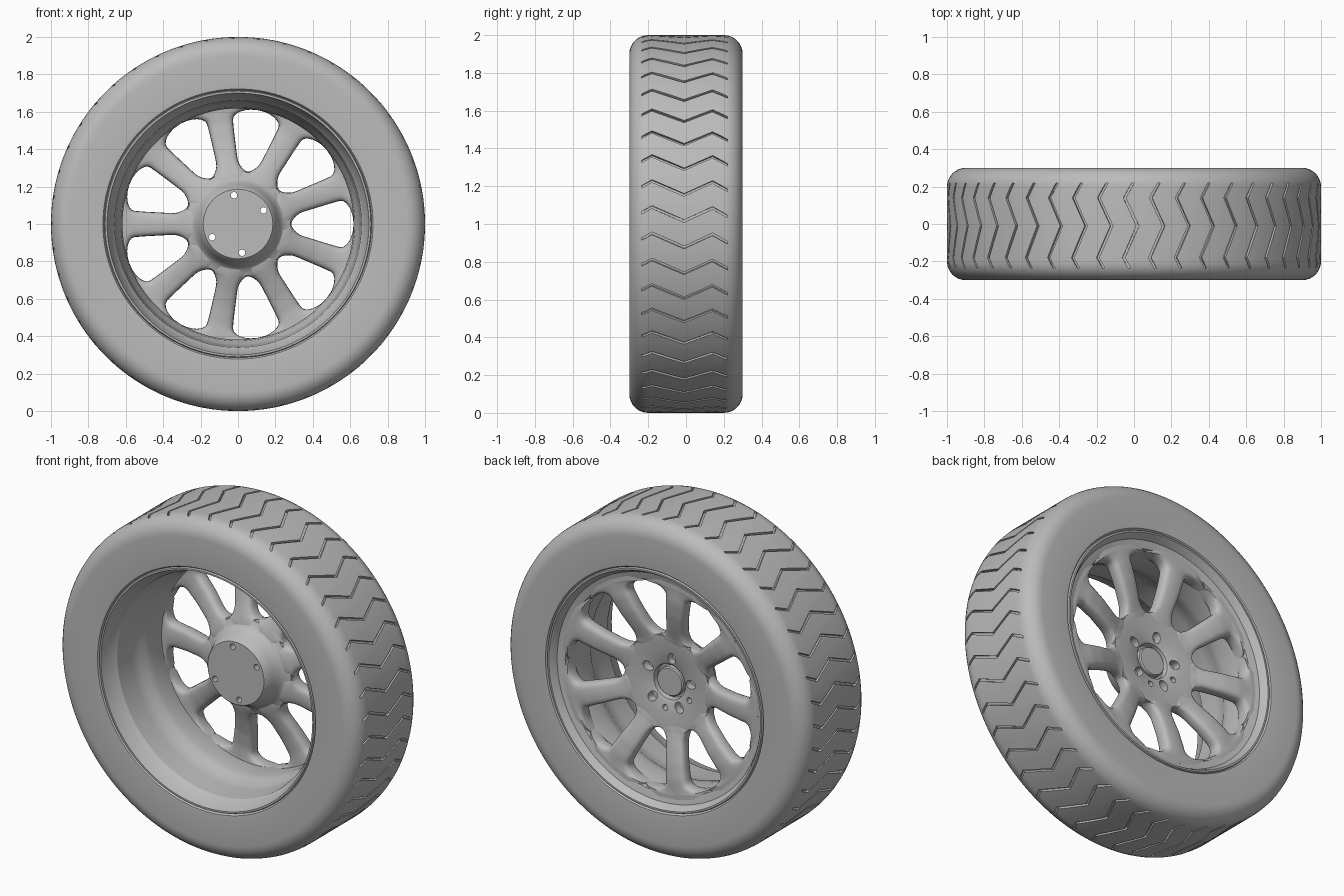
import bpy, bmesh, math
from math import sin, cos, pi, radians

if "Cube" in bpy.data.objects:
    bpy.data.objects.remove(bpy.data.objects["Cube"])

GREY = (0.5, 0.5, 0.5, 1)
mat = bpy.data.materials.new("plain grey")
mat.use_nodes = True
mat.diffuse_color = GREY
mat.node_tree.nodes["Principled BSDF"].inputs["Base Color"].default_value = GREY


def polar(r, a, y):
    return (r * cos(a), y, 1 + r * sin(a))


def finish(name, bm):
    bmesh.ops.remove_doubles(bm, verts=bm.verts, dist=1e-5)
    bmesh.ops.recalc_face_normals(bm, faces=bm.faces)
    me = bpy.data.meshes.new(name)
    bm.to_mesh(me)
    bm.free()
    me.materials.append(mat)
    ob = bpy.data.objects.new(name, me)
    bpy.context.collection.objects.link(ob)
    return ob


def smooth(ob, angle=32):
    bpy.ops.object.select_all(action='DESELECT')
    ob.select_set(True)
    bpy.context.view_layer.objects.active = ob
    bpy.ops.object.shade_smooth_by_angle(angle=radians(angle))


def loft(bm, rings, closed=False):
    """Skin a list of closed rings; cap the ends unless the loft is closed."""
    rows = [[bm.verts.new(p) for p in ring] for ring in rings]
    n = len(rows[0])
    for i in range(len(rows) - (not closed)):
        a, b = rows[i], rows[(i + 1) % len(rows)]
        for j in range(n):
            k = (j + 1) % n
            bm.faces.new((a[j], a[k], b[k], b[j]))
    if not closed:
        bm.faces.new(rows[0])
        bm.faces.new(rows[-1])


def revolve(name, profile, seg=144, closed=True):
    """Turn an (r, y) profile about the axle."""
    bm = bmesh.new()
    loft(bm, [[polar(r, 2 * pi * i / seg, y) for i in range(seg)] for r, y in profile], closed)
    return finish(name, bm)


def cut(ob, cutter):
    mod = ob.modifiers.new("cut", 'BOOLEAN')
    mod.operation, mod.solver, mod.object = 'DIFFERENCE', 'EXACT', cutter
    bpy.context.view_layer.objects.active = ob
    bpy.ops.object.modifier_apply(modifier=mod.name)
    bpy.data.objects.remove(cutter)


def interp(table, r):
    for (r0, v0), (r1, v1) in zip(table, table[1:]):
        if r <= r1:
            t = max(0, (r - r0) / (r1 - r0))
            return v0 + (v1 - v0) * t * t * (3 - 2 * t) if len(table) == 2 else v0 + (v1 - v0) * t
    return table[-1][1]


# Tyre: rounded shoulders, flat sidewalls
half = [(0.69, 0.24), (0.71, 0.28), (0.722, 0.298), (0.74, 0.3)]
half += [(0.9 + 0.1 * sin(t * pi / 16), 0.2 + 0.1 * cos(t * pi / 16)) for t in range(9)]
tyre = revolve("tyre", half + [(r, -y) for r, y in reversed(half)], 180)

# Tread: zigzag grooves around the tyre
zigzag = [(-0.235, 0.0), (-0.18, 0.03), (-0.01, -0.045), (0.14, 0.025), (0.22, -0.02)]
GROOVES = 45
bm = bmesh.new()
for g in range(GROOVES):
    base = 2 * pi * g / GROOVES + 0.06
    loft(bm, [[polar(r, base + da + s * 0.007, y)
               for r, s in ((0.984, -1), (1.03, -1), (1.03, 1), (0.984, 1))]
              for y, da in zigzag])
cut(tyre, finish("tread_cutter", bm))
smooth(tyre)

# Rim barrel: front lip, stepped well, back lip
rim = revolve("rim", [
    (0.70, -0.24), (0.715, -0.285), (0.71, -0.297), (0.70, -0.297), (0.695, -0.28),
    (0.675, -0.22), (0.66, -0.20), (0.65, -0.08), (0.645, -0.02), (0.625, 0.01),
    (0.618, 0.06), (0.618, 0.21), (0.63, 0.243), (0.655, 0.25), (0.675, 0.255),
    (0.688, 0.28), (0.70, 0.297), (0.71, 0.297), (0.715, 0.285), (0.70, 0.24)])
smooth(rim)

# Spokes: rounded sections that flare into the hub and the rim
SPOKES = 9
back_y = [(0.18, 0.165), (0.27, 0.182), (0.36, 0.212), (0.45, 0.236), (0.54, 0.25), (0.65, 0.25)]
width = [(0.18, 0.062), (0.36, 0.059), (0.5, 0.066), (0.65, 0.078)]


def half_width(r):
    w, limit = interp(width, r), r * math.tan(pi / SPOKES) * 1.01
    inner = min(1, max(0, (r - 0.285) / 0.06))
    outer = min(1, max(0, (0.618 - r) / 0.06))
    flare = max(1 - math.sqrt(1 - (1 - inner) ** 2), 1 - math.sqrt(1 - (1 - outer) ** 2))
    return w + (limit - w) * flare


def spoke_ring(r, angle, n=20):
    w, back = half_width(r), interp(back_y, r)
    thick = 0.09
    ring = []
    for i in range(n):
        c, s = cos(2 * pi * i / n), sin(2 * pi * i / n)
        u = math.copysign(abs(c) ** 0.6, c) * w
        v = math.copysign(abs(s) ** 0.6, s) * thick / 2
        ring.append(polar(r, angle + math.atan2(u, r), back - thick / 2 + v))
    return ring


radii = [0.2, 0.25, 0.285, 0.288, 0.293, 0.3, 0.312, 0.328, 0.345]
radii += [0.345 + 0.0213 * i for i in range(1, 10)]
radii += [0.558, 0.575, 0.59, 0.602, 0.61, 0.615, 0.618, 0.63, 0.65]
bm = bmesh.new()
for s in range(SPOKES):
    angle = radians(20 + 40 * s)
    loft(bm, [spoke_ring(r, angle) for r in radii])
smooth(finish("spokes", bm), 40)

# Hub: front boss, flared base, and a recessed back with a centre cap
hub = revolve("hub", [
    (0.001, -0.02), (0.186, -0.02), (0.192, -0.014), (0.21, 0.03), (0.225, 0.065),
    (0.245, 0.09), (0.28, 0.103), (0.285, 0.13), (0.28, 0.178), (0.24, 0.178),
    (0.19, 0.169), (0.12, 0.163), (0.105, 0.155), (0.10, 0.125), (0.088, 0.125),
    (0.086, 0.148), (0.08, 0.155), (0.001, 0.155)], 96, closed=False)


def peg(bm, r, deg, radius, y0, y1, stretch=1):
    a, n = radians(deg), 20
    ring = [(r + radius * stretch * cos(2 * pi * i / n), radius * sin(2 * pi * i / n)) for i in range(n)]
    loft(bm, [[(u * cos(a) - v * sin(a), y, 1 + u * sin(a) + v * cos(a)) for u, v in ring]
              for y in (y0, y1)])


# Small front bolt holes and the lug pockets behind
bm = bmesh.new()
for deg in (98, 28, 207, 278):
    peg(bm, 0.155, deg, 0.017, -0.05, 0.3)
cut(hub, finish("bolt_cutter", bm))
bm = bmesh.new()
for i in range(5):
    peg(bm, 0.15, 98 + 72 * i, 0.026, 0.12, 0.3, 1.3)
cut(hub, finish("lug_cutter", bm))
smooth(hub)
